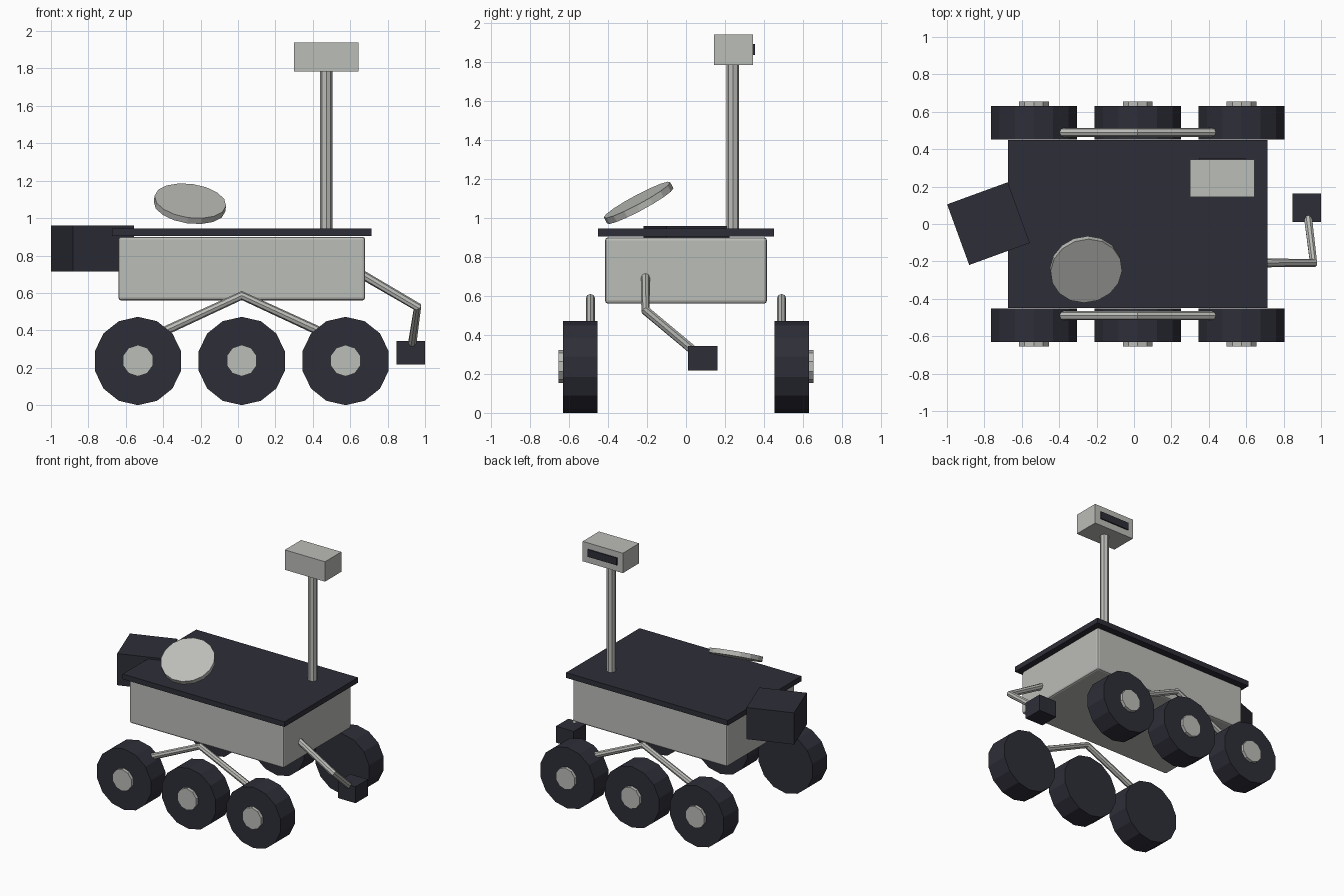
import bpy
from math import radians
from mathutils import Vector

cube = bpy.data.objects.get("Cube")
if cube:
    bpy.data.objects.remove(cube, do_unlink=True)


def material(name, rgb):
    mat = bpy.data.materials.new(name)
    mat.use_nodes = True
    colour = (*rgb, 1)
    mat.diffuse_color = colour
    mat.node_tree.nodes["Principled BSDF"].inputs["Base Color"].default_value = colour
    return mat


GREY = material("light grey", (0.50, 0.51, 0.48))
DARK = material("dark slate", (0.027, 0.027, 0.040))


def finish(name, mat):
    obj = bpy.context.object
    obj.name = name
    obj.data.materials.clear()
    obj.data.materials.append(mat)
    bpy.ops.object.shade_flat()
    return obj


def box(name, mat, centre, size, turn=0, bevel=0):
    bpy.ops.mesh.primitive_cube_add(size=1, location=centre)
    obj = finish(name, mat)
    obj.scale = size
    bpy.ops.object.transform_apply(location=False, rotation=False, scale=True)
    obj.rotation_euler.z = radians(turn)
    if bevel:
        mod = obj.modifiers.new("edge_bevel", "BEVEL")
        mod.width = bevel
        mod.segments = 2
    return obj


def cylinder(name, mat, centre, radius, depth, sides, tilt=(0, 0, 0)):
    bpy.ops.mesh.primitive_cylinder_add(
        vertices=sides, radius=radius, depth=depth, location=centre,
        rotation=[radians(a) for a in tilt])
    return finish(name, mat)


def tube(name, mat, points, radius):
    curve = bpy.data.curves.new(name, "CURVE")
    curve.dimensions = "3D"
    curve.bevel_depth = radius
    curve.bevel_resolution = 2
    curve.use_fill_caps = True
    spline = curve.splines.new("POLY")
    spline.points.add(len(points) - 1)
    for p, co in zip(spline.points, points):
        p.co = (*co, 1)
    obj = bpy.data.objects.new(name, curve)
    bpy.context.collection.objects.link(obj)
    bpy.ops.object.select_all(action="DESELECT")
    obj.select_set(True)
    bpy.context.view_layer.objects.active = obj
    bpy.ops.object.convert(target="MESH")
    return finish(name, mat)


MID = 0.02   # lengthwise middle of the chassis

# Chassis and deck
box("body", GREY, (MID, 0, 0.73), (1.32, 0.83, 0.34), bevel=0.015)
box("deck", DARK, (MID, 0, 0.925), (1.385, 0.9, 0.04))

# Power unit at the tail, turned about the vertical
box("power_unit", DARK, (-0.778, 0.002, 0.837), (0.345, 0.345, 0.245), turn=20)

# Wheels, hubs and rocker arms on both sides
for side, label in ((-1, "right"), (1, "left")):
    for n, place in enumerate(("rear", "middle", "front")):
        x = MID + (n - 1) * 0.555
        cylinder(f"{label}_{place}_wheel", DARK, (x, side * 0.542, 0.236),
                 0.236, 0.178, 14, (90, 0, 0))
        cylinder(f"{label}_{place}_hub", GREY, (x, side * 0.605, 0.238),
                 0.084, 0.1, 10, (90, 0, 0))
    y = side * 0.49
    tube(f"{label}_rocker", GREY,
         [(MID - 0.415, y, 0.395), (MID, y, 0.586), (MID + 0.415, y, 0.395)], 0.024)

# Camera mast
cylinder("mast", GREY, (0.472, 0.24, 1.365), 0.033, 0.86, 8)
box("camera_head", GREY, (0.472, 0.244, 1.862), (0.344, 0.2, 0.154))
box("camera_window", DARK, (0.472, 0.3485, 1.864), (0.25, 0.0095, 0.056))

# Tilted dish
cylinder("dish", GREY, (-0.257, -0.243, 1.077), 0.193, 0.035, 16, (28, 8, 0))

# Bent arm with its tool block
tool = Vector((0.924, 0.086, 0.28))
tube("arm", GREY, [(0.66, -0.208, 0.7), (0.96, -0.208, 0.525), tool], 0.024)
box("arm_tool", DARK, tool, (0.152, 0.152, 0.127))
